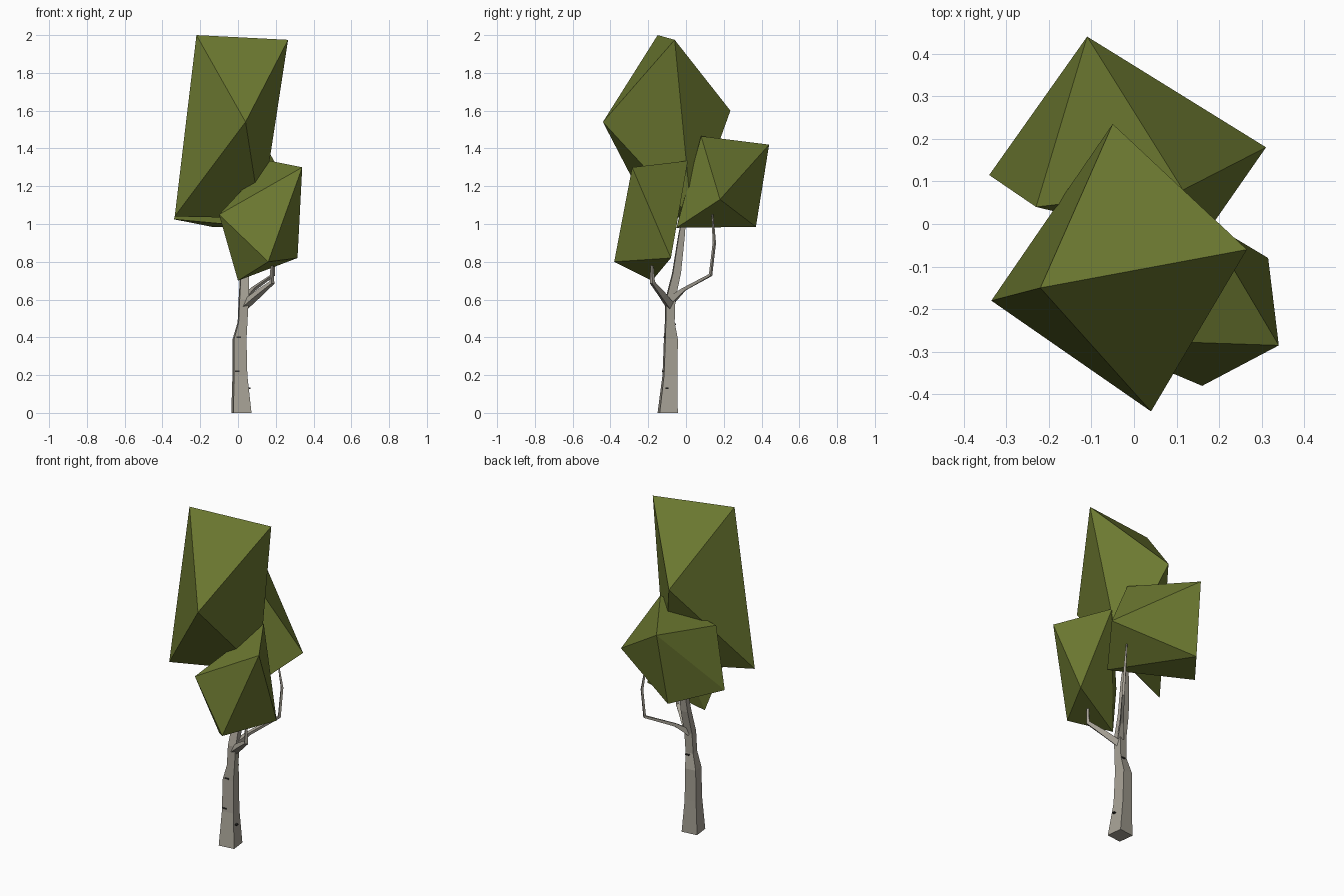
import bpy, bmesh, math
from mathutils import Vector

cube = bpy.data.objects.get("Cube")
if cube:
    bpy.data.objects.remove(cube)


def material(name, rgb):
    m = bpy.data.materials.new(name)
    m.use_nodes = True
    m.diffuse_color = (*rgb, 1)
    m.node_tree.nodes["Principled BSDF"].inputs["Base Color"].default_value = (*rgb, 1)
    return m


LEAF = material("leaf green", (0.15, 0.19, 0.03))
BARK = material("pale bark", (0.38, 0.355, 0.3))
MARK = material("dark bark mark", (0.03, 0.028, 0.025))


def finish(bm, name, mat):
    bmesh.ops.recalc_face_normals(bm, faces=bm.faces)
    mesh = bpy.data.meshes.new(name)
    bm.to_mesh(mesh)
    bm.free()
    mesh.materials.append(mat)
    obj = bpy.data.objects.new(name, mesh)
    bpy.context.collection.objects.link(obj)
    return obj


def clump(name, corners):
    """Faceted foliage: the hull around a few corners."""
    bm = bmesh.new()
    for c in corners:
        bm.verts.new(c)
    bmesh.ops.convex_hull(bm, input=bm.verts)
    finish(bm, name, LEAF)


def limb(name, path, sides, turn=0.0, level=False):
    """Faceted tube through (x, y, z, radius) stations."""
    bm = bmesh.new()
    pts = [Vector(p[:3]) for p in path]
    rings = []
    for i, p in enumerate(pts):
        along = pts[min(i + 1, len(pts) - 1)] - pts[max(i - 1, 0)]
        axis = Vector((0, 0, 1)) if level else along.normalized()
        u = Vector((0, 1, 0)).cross(axis).normalized()
        v = axis.cross(u)
        ring = []
        for k in range(sides):
            a = turn + math.tau * k / sides
            ring.append(bm.verts.new(p + path[i][3] * (u * math.cos(a) + v * math.sin(a))))
        rings.append(ring)
    for low, high in zip(rings, rings[1:]):
        for k in range(sides):
            n = (k + 1) % sides
            bm.faces.new((low[k], low[n], high[n], high[k]))
    bm.faces.new(rings[0])
    bm.faces.new(rings[-1])
    finish(bm, name, BARK)


# Foliage
clump("top_foliage", [(-0.22, -0.15, 2.0), (0.265, -0.06, 1.975), (0.04, -0.44, 1.54),
                      (-0.05, 0.235, 1.6), (-0.335, -0.18, 1.04), (0.12, 0.03, 1.03)])
clump("front_foliage", [(0.34, -0.285, 1.3), (0.315, -0.08, 0.82), (0.16, -0.38, 0.8),
                        (0.0, -0.18, 0.7), (-0.1, -0.27, 1.05), (0.165, 0.01, 1.335)])
clump("back_foliage", [(-0.11, 0.44, 1.42), (0.31, 0.18, 1.13), (-0.34, 0.115, 1.025),
                       (0.115, 0.08, 1.465), (-0.137, 0.37, 0.985), (0.15, -0.05, 0.98),
                       (-0.23, 0.04, 1.36)])

# Trunk and branches
limb("trunk", [(0.018, -0.097, 0, 0.068), (0.01, -0.085, 0.2, 0.05), (0.008, -0.08, 0.39, 0.047),
               (0.024, -0.086, 0.48, 0.033), (0.03, -0.083, 0.6, 0.034),
               (0.035, -0.05, 0.74, 0.03), (0.045, -0.025, 0.93, 0.023),
               (0.055, 0.0, 1.12, 0.008)], 4, math.radians(52), level=True)
limb("front_branch", [(0.035, -0.085, 0.57, 0.026), (0.1, -0.125, 0.625, 0.022),
                      (0.18, -0.178, 0.69, 0.014), (0.18, -0.18, 0.78, 0.008)], 4)
limb("back_branch", [(0.035, -0.075, 0.6, 0.026), (0.08, -0.01, 0.655, 0.013),
                     (0.186, 0.13, 0.73, 0.01), (0.19, 0.15, 0.9, 0.009),
                     (0.17, 0.14, 1.05, 0.005)], 4)

# Small dark marks on the bark
for i, (x, y, z) in enumerate([(0.055, -0.1, 0.13), (-0.005, -0.118, 0.22),
                               (0.03, -0.06, 0.47), (0.005, -0.11, 0.4)]):
    bm = bmesh.new()
    bmesh.ops.create_cube(bm, size=1)
    bmesh.ops.scale(bm, vec=(0.024, 0.016, 0.007), verts=bm.verts)
    finish(bm, f"bark_mark_{i + 1}", MARK).location = (x, y, z)
